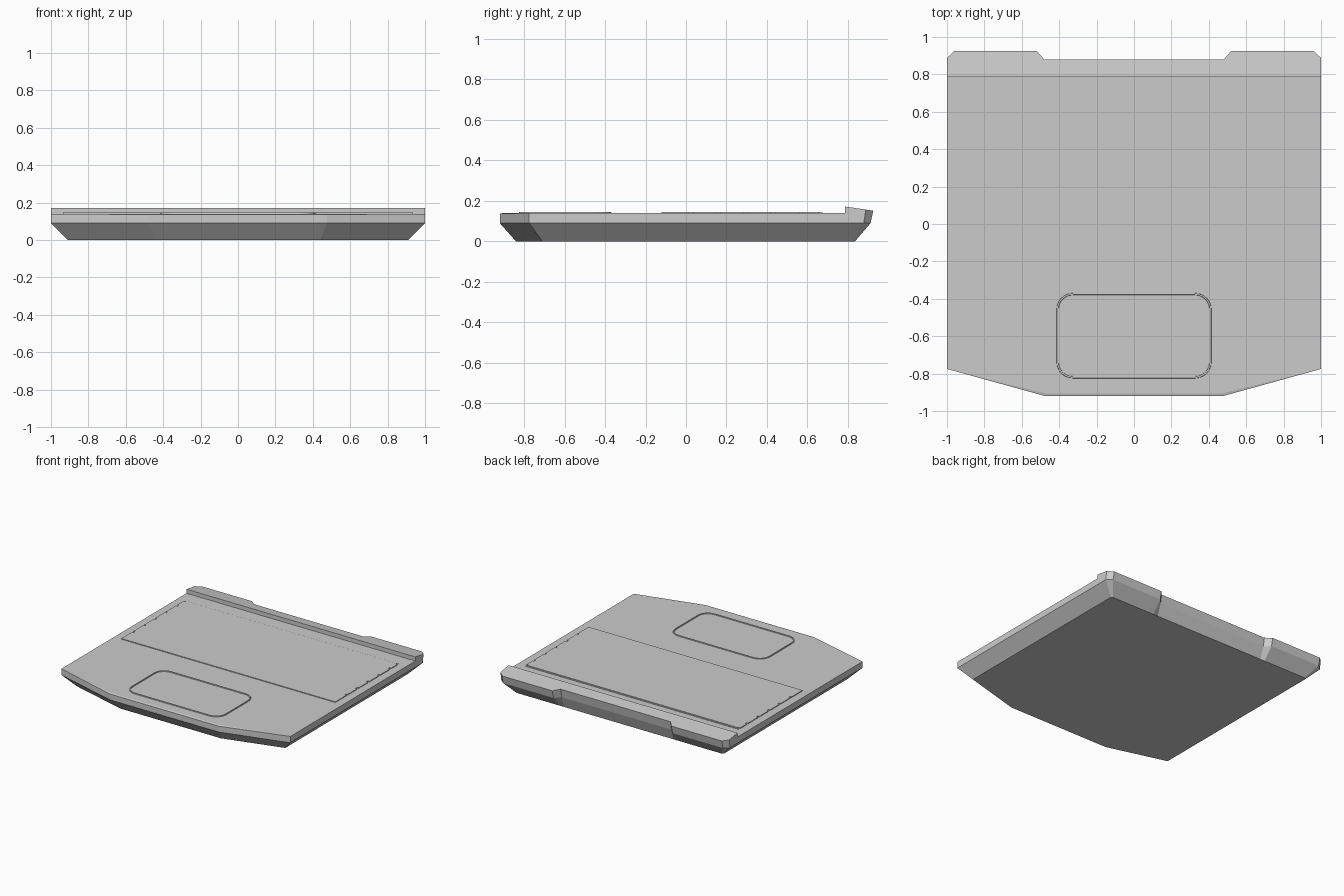
import bpy, bmesh, math

cube = bpy.data.objects.get("Cube")
if cube:
    bpy.data.objects.remove(cube)

grey = bpy.data.materials.new("plain grey")
grey.use_nodes = True
COLOUR = (0.6, 0.6, 0.6, 1)
grey.diffuse_color = COLOUR
grey.node_tree.nodes["Principled BSDF"].inputs["Base Color"].default_value = COLOUR

DECK = 0.14      # height of the flat top
RIDGE_Y = 0.785  # front of the raised hinge ridge


def make(name, faces):
    """Mesh object from a list of polygons, welded where they meet."""
    bm = bmesh.new()
    for f in faces:
        bm.faces.new([bm.verts.new(p) for p in f])
    bmesh.ops.remove_doubles(bm, verts=bm.verts, dist=1e-5)
    bmesh.ops.recalc_face_normals(bm, faces=bm.faces)
    me = bpy.data.meshes.new(name)
    bm.to_mesh(me)
    bm.free()
    me.materials.append(grey)
    ob = bpy.data.objects.new(name, me)
    bpy.context.collection.objects.link(ob)
    return ob


def mirrored(half):
    """Close a right-hand half outline with its mirror image."""
    return half + [(-p[0],) + tuple(p[1:]) for p in reversed(half)]


def ridge_z(y):
    return 0.172 - 0.15 * (y - RIDGE_Y)


def walls(a, b):
    n = len(a)
    return [[a[i], a[(i + 1) % n], b[(i + 1) % n], b[i]] for i in range(n)]


# Case outlines, right half from front to back, at three heights
floor = mirrored([(0.44, -0.84, 0), (0.91, -0.71, 0), (0.91, RIDGE_Y, 0), (0.91, 0.825, 0),
                  (0.895, 0.835, 0), (0.52, 0.835, 0), (0.48, 0.835, 0)])
waist = mirrored([(0.475, -0.92, 0.09), (1, -0.775, 0.09), (1, RIDGE_Y, 0.09), (1, 0.878, 0.09),
                  (0.96, 0.912, 0.09), (0.52, 0.912, 0.09), (0.48, 0.868, 0.09)])
rear = mirrored([(x, y, ridge_z(y)) for x, y in
                 [(1, 0.888), (0.96, 0.925), (0.52, 0.925), (0.48, 0.88)]])
front = [(0.475, -0.92, 0.136), (1, -0.775, DECK), (1, RIDGE_Y, DECK)]
rim = front + rear + [(-x, y, z) for x, y, z in reversed(front)]
lip = [(0.475, -0.905, DECK), (-0.475, -0.905, DECK)]
crest = [(1, RIDGE_Y, ridge_z(RIDGE_Y)), (-1, RIDGE_Y, ridge_z(RIDGE_Y))]

faces = [floor] + walls(floor, waist)
for f in walls(waist, rim):
    # side walls by the ridge rise up to its crest
    for s, c in ((1, crest[0]), (-1, crest[1])):
        foot = (s, RIDGE_Y, DECK)
        if foot in f and any(p in rear for p in f):
            i = f.index(foot)
            f.insert(i if s > 0 else i + 1, c)
    faces.append(f)
faces += [
    [lip[0], rim[1], rim[2], rim[-3], rim[-2], lip[1]],   # deck
    [rim[-1], rim[0], lip[0], lip[1]],                    # front lip
    [rim[0], rim[1], lip[0]], [rim[-1], rim[-2], lip[1]],
    [rim[2], crest[0], crest[1], rim[-3]],                # ridge front
    [crest[0]] + rear + [crest[1]],                       # ridge top
]
make("case", faces)


def slab(name, outline, z0, z1):
    lo = [(x, y, z0) for x, y in outline]
    hi = [(x, y, z1) for x, y in outline]
    make(name, [lo, hi] + walls(lo, hi))


# Keyboard panel with a small notch at each side between key rows
side = [(0.935, -0.12)]
for y in (0.025, 0.16, 0.295, 0.43, 0.57):
    side += [(0.935, y - 0.009), (0.922, y - 0.009), (0.922, y + 0.009), (0.935, y + 0.009)]
side += [(0.935, 0.655), (0.922, 0.655), (0.922, 0.665)]
slab("keyboard_panel", mirrored(side), DECK - 0.004, DECK + 0.006)
slab("keyboard_back_strip", [(-0.93, 0.668), (0.93, 0.668), (0.93, 0.676), (-0.93, 0.676)],
     DECK - 0.004, DECK + 0.003)


def rounded(hx, y0, y1, r, z, steps=6):
    pts = []
    for k, (sx, cy) in enumerate(((1, y1 - r), (-1, y1 - r), (-1, y0 + r), (1, y0 + r))):
        for i in range(steps + 1):
            a = math.pi / 2 * (k + i / steps)
            pts.append((sx * (hx - r) + r * math.cos(a), cy + r * math.sin(a), z))
    return pts


# Raised frame around the touch pad, with bevelled edges
rings = [rounded(0.415 - d, -0.826 + d, -0.368 - d, 0.09 - d, z) for d, z in
         ((0, DECK - 0.003), (0.002, DECK + 0.006), (0.01, DECK + 0.006), (0.012, DECK - 0.003))]
make("touchpad_frame", [f for a, b in zip(rings, rings[1:] + rings[:1]) for f in walls(a, b)])
